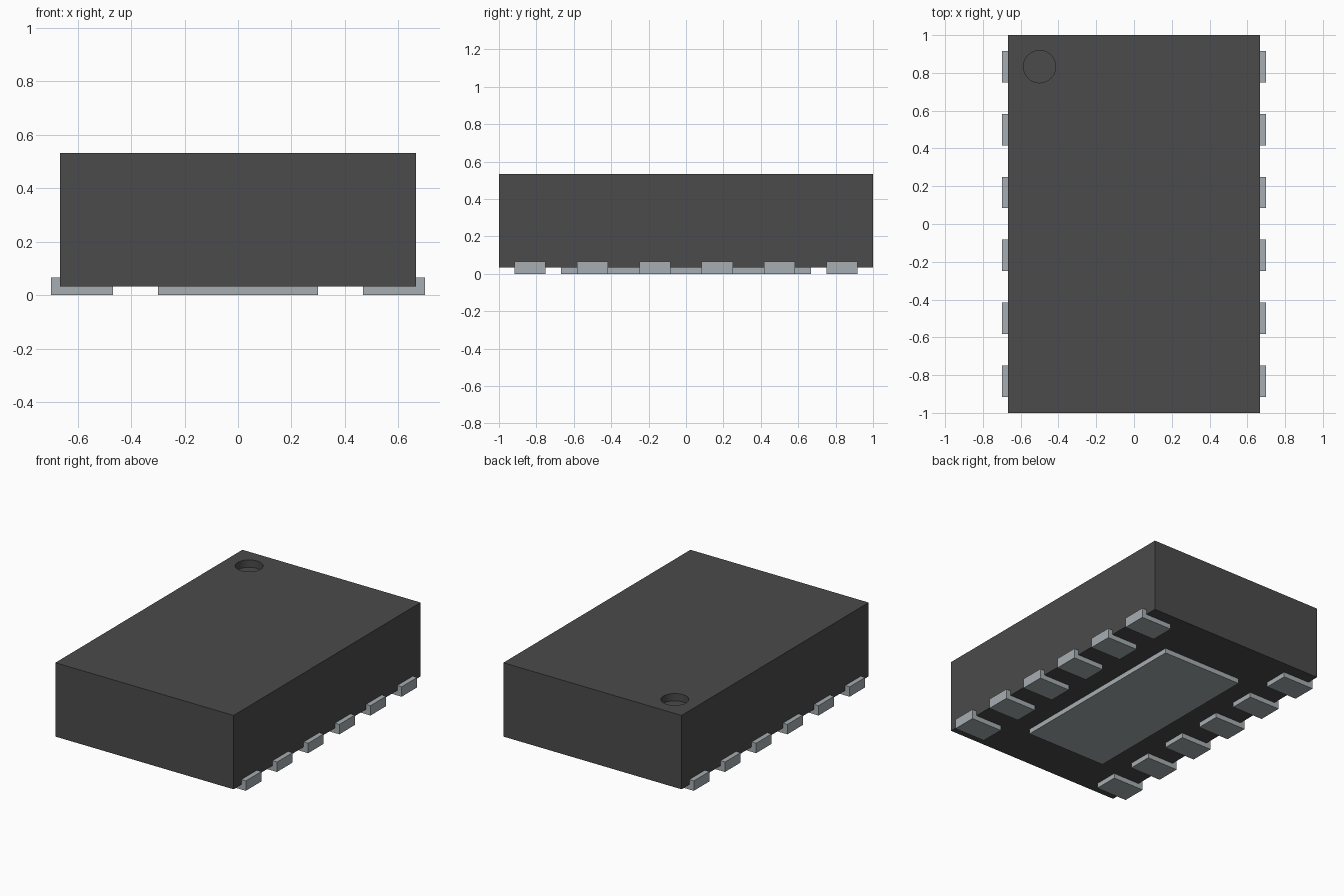
import bpy, bmesh, math

cube = bpy.data.objects.get("Cube")
if cube:
    bpy.data.objects.remove(cube, do_unlink=True)


def material(name, rgb):
    m = bpy.data.materials.new(name)
    m.use_nodes = True
    color = (*rgb, 1.0)
    m.diffuse_color = color
    m.node_tree.nodes["Principled BSDF"].inputs["Base Color"].default_value = color
    return m


dark = material("dark grey resin", (0.07, 0.07, 0.07))
metal = material("pale grey metal", (0.38, 0.42, 0.44))


def finish(name, bm, mat):
    bmesh.ops.recalc_face_normals(bm, faces=bm.faces)
    me = bpy.data.meshes.new(name)
    bm.to_mesh(me)
    bm.free()
    me.materials.append(mat)
    ob = bpy.data.objects.new(name, me)
    bpy.context.collection.objects.link(ob)
    return ob


def box(name, lo, hi, mat):
    bm = bmesh.new()
    bmesh.ops.create_cube(bm, size=1)
    for v in bm.verts:
        v.co = [lo[i] if v.co[i] < 0 else hi[i] for i in range(3)]
    return finish(name, bm, mat)


def lead(name, side, y, half):
    # L-shaped section: flat foot under the body, lip up its side
    profile = [(0.467, 0), (0.7, 0), (0.7, 0.067), (0.667, 0.067),
               (0.667, 0.0333), (0.467, 0.0333)]
    bm = bmesh.new()
    f = bm.faces.new([bm.verts.new((side * x, y - half, z)) for x, z in profile])
    ext = bmesh.ops.extrude_face_region(bm, geom=[f])["geom"]
    moved = [g for g in ext if isinstance(g, bmesh.types.BMVert)]
    bmesh.ops.translate(bm, verts=moved, vec=(0, 2 * half, 0))
    return finish(name, bm, metal)


# Moulded body
W, B, T = 0.667, 0.0333, 0.533
body = box("body", (-W, -1, B), (W, 1, T), dark)

# Round marker dimple cut in the top corner
bm = bmesh.new()
bmesh.ops.create_cone(bm, cap_ends=True, segments=48, radius1=0.0855,
                      radius2=0.0855, depth=0.2)
bmesh.ops.translate(bm, verts=bm.verts, vec=(-0.5, 0.833, T - 0.05 + 0.1))
cutter = finish("dimple_cutter", bm, dark)
cutter.hide_render = True
cut = body.modifiers.new("dimple", 'BOOLEAN')
cut.operation = 'DIFFERENCE'
cut.solver = 'EXACT'
cut.object = cutter
bpy.context.view_layer.objects.active = body
body.select_set(True)
bpy.ops.object.modifier_apply(modifier=cut.name)
bpy.data.objects.remove(cutter, do_unlink=True)
bpy.ops.object.shade_smooth_by_angle(angle=math.radians(30))

# Thermal pad under the body
box("centre_pad", (-0.3, -0.667, 0), (0.3, 0.667, B), metal)

# Six leads along each long side
for side, label in ((1, "left"), (-1, "right")):
    for i in range(6):
        lead(f"{label}_lead_{i + 1}", side, -0.8333 + i / 3, 0.0833)
